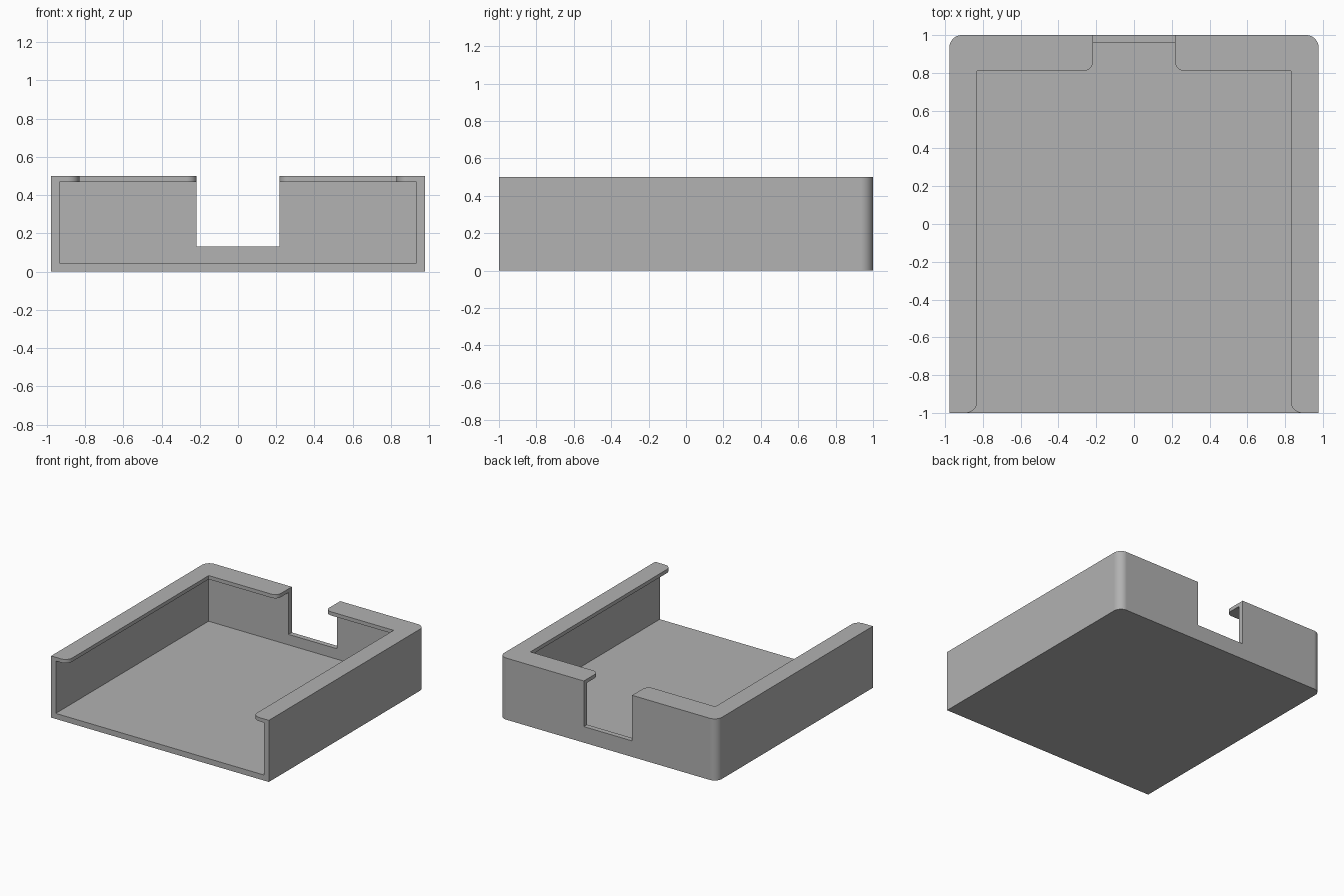
import bpy
import bmesh
import math

if "Cube" in bpy.data.objects:
    bpy.data.objects.remove(bpy.data.objects["Cube"])

HALF_W, HALF_D, HEIGHT = 0.977, 1.0, 0.5
INNER_X, INNER_Y = 0.935, 0.958      # cavity limits
FLOOR, LIP_Z = 0.045, 0.47           # floor top, lip underside
LIP_X, LIP_Y = 0.83, 0.81            # lip edges
NOTCH_X, NOTCH_Z = 0.217, 0.13
R_BACK, R_FRONT, R_NOTCH = 0.065, 0.06, 0.05


def arc(cx, cy, r, start, end, steps=14):
    angles = [math.radians(start + (end - start) * i / steps) for i in range(steps + 1)]
    return [(cx + r * math.cos(a), cy + r * math.sin(a)) for a in angles]


def mirrored(half):
    """Close a right-hand half outline across x = 0."""
    return half + [(-x, y) for x, y in reversed(half)]


def prism(name, outline, z0, z1):
    bm = bmesh.new()
    base = bm.faces.new([bm.verts.new((x, y, z0)) for x, y in outline])
    top = bmesh.ops.extrude_face_region(bm, geom=[base])["geom"]
    bmesh.ops.translate(bm, vec=(0, 0, z1 - z0),
                        verts=[v for v in top if isinstance(v, bmesh.types.BMVert)])
    bmesh.ops.recalc_face_normals(bm, faces=bm.faces)
    mesh = bpy.data.meshes.new(name)
    bm.to_mesh(mesh)
    bm.free()
    obj = bpy.data.objects.new(name, mesh)
    bpy.context.collection.objects.link(obj)
    return obj


# Outer block with rounded back corners
tray = prism("tray_body", mirrored(
    [(HALF_W, -HALF_D)] + arc(HALF_W - R_BACK, HALF_D - R_BACK, R_BACK, 0, 90)), 0, HEIGHT)

# Cavity, open at the front
cavity = prism("cavity_cutter", mirrored([(INNER_X, -1.2), (INNER_X, INNER_Y)]), FLOOR, LIP_Z)

# Opening between the lips, with rounded lip ends
opening = prism("lip_cutter", mirrored(
    [(LIP_X + R_FRONT, -1.2)]
    + arc(LIP_X + R_FRONT, -HALF_D + R_FRONT, R_FRONT, 270, 180)
    + [(LIP_X, LIP_Y)]
    + arc(NOTCH_X + R_NOTCH, LIP_Y + R_NOTCH, R_NOTCH, 270, 180)), 0.3, 0.7)

# Notch through the back wall
notch = prism("notch_cutter", mirrored([(NOTCH_X, 0.7), (NOTCH_X, 1.2)]), NOTCH_Z, 0.8)

bpy.ops.object.select_all(action='DESELECT')
bpy.context.view_layer.objects.active = tray
tray.select_set(True)
for cutter in (cavity, opening, notch):
    mod = tray.modifiers.new("cut", 'BOOLEAN')
    mod.operation, mod.solver, mod.object = 'DIFFERENCE', 'EXACT', cutter
    bpy.ops.object.modifier_apply(modifier=mod.name)
    bpy.data.objects.remove(cutter)

# Smooth rounded corners, crisp edges elsewhere
bpy.ops.object.shade_smooth_by_angle(angle=math.radians(30))
weighted = tray.modifiers.new("weighted_normals", 'WEIGHTED_NORMAL')
weighted.keep_sharp = True

# Plain grey
grey = bpy.data.materials.new("plain_grey")
grey.use_nodes = True
colour = (0.445, 0.445, 0.445, 1)
grey.diffuse_color = colour
grey.node_tree.nodes["Principled BSDF"].inputs["Base Color"].default_value = colour
tray.data.materials.clear()
tray.data.materials.append(grey)
